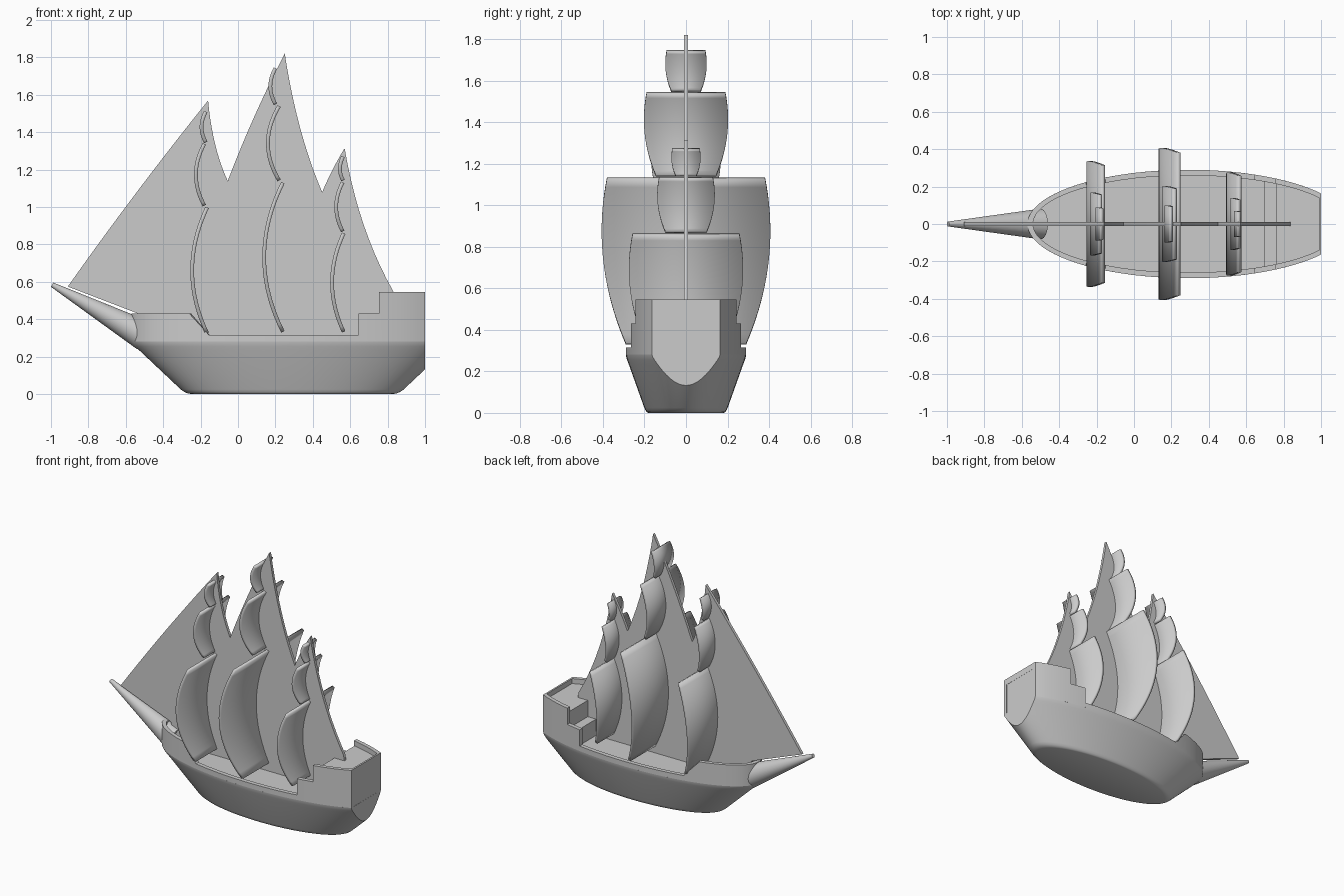
import bpy, bmesh, math
from mathutils import Vector

if "Cube" in bpy.data.objects:
    bpy.data.objects.remove(bpy.data.objects["Cube"])

CX, A, B = 0.29, 0.86, 0.29      # plan ellipse of the hull
WALL = 0.03
DECK = 0.28


def finish(name, bm, smooth=True):
    bmesh.ops.remove_doubles(bm, verts=bm.verts, dist=1e-5)
    bmesh.ops.recalc_face_normals(bm, faces=bm.faces)
    me = bpy.data.meshes.new(name)
    bm.to_mesh(me)
    bm.free()
    ob = bpy.data.objects.new(name, me)
    bpy.context.collection.objects.link(ob)
    if smooth:
        bpy.ops.object.select_all(action='DESELECT')
        ob.select_set(True)
        bpy.context.view_layer.objects.active = ob
        bpy.ops.object.shade_smooth_by_angle(angle=math.radians(30))
    return ob


def half_width(x, inset=0.0):
    t = (x - CX) / (A - inset)
    return (B - inset) * math.sqrt(max(0.0, 1 - t * t))


def prism(name, pts, offset):
    bm = bmesh.new()
    f = bm.faces.new([bm.verts.new(p) for p in pts])
    r = bmesh.ops.extrude_face_region(bm, geom=[f])
    vs = [e for e in r['geom'] if isinstance(e, bmesh.types.BMVert)]
    bmesh.ops.translate(bm, verts=vs, vec=Vector(offset))
    return finish(name, bm)


# hull: scaled ellipse rings, cut flat at the stern
bm = bmesh.new()
N = 96
rings = []
for z, s in [(0, .625), (.004, .65), (.012, .672), (.025, .693), (.235, .952),
             (.255, .978), (.27, .994), (DECK, 1.0)]:
    rings.append([bm.verts.new((CX + A * s * math.cos(2 * math.pi * i / N),
                                B * s * math.sin(2 * math.pi * i / N), z))
                  for i in range(N)])
for lo, hi in zip(rings, rings[1:]):
    for i in range(N):
        j = (i + 1) % N
        bm.faces.new((lo[i], lo[j], hi[j], hi[i]))
bm.faces.new(rings[0])
bm.faces.new(rings[-1])
cut = bmesh.ops.bisect_plane(bm, geom=bm.verts[:] + bm.edges[:] + bm.faces[:],
                             plane_co=(1, 0, 0), plane_no=(1, 0, 0), clear_outer=True)
edges = [e for e in cut['geom_cut'] if isinstance(e, bmesh.types.BMEdge)]
bmesh.ops.holes_fill(bm, edges=edges, sides=0)
finish("hull", bm)

# bulwark: stepped wall following the hull edge, mirrored
stations = []
for i in range(15):
    stations.append((-0.57 + 0.31 * (i / 14) ** 2, 0.43))
stations += [(-0.20, 0.365), (-0.155, 0.315)]
stations += [(-0.155 + 0.08 * i, 0.315) for i in range(1, 11)]
stations += [(0.645, 0.43), (0.70, 0.43), (0.755, 0.43)]
stations += [(0.755 + 0.035 * i, 0.545) for i in range(8)]
bm = bmesh.new()
cols = []
for x, h in stations:
    xi = x + WALL * max(0.0, (-0.1 - x) / 0.47)
    yo, yi = half_width(x), half_width(xi, WALL)
    cols.append([bm.verts.new(p) for p in
                 ((x, yo, DECK), (x, yo, h), (xi, yi, h), (xi, yi, DECK))])
for a, b in zip(cols, cols[1:]):
    for k in range(4):
        m = (k + 1) % 4
        bm.faces.new((a[k], a[m], b[m], b[k]))
bm.faces.new(cols[-1])
bmesh.ops.dissolve_degenerate(bm, dist=1e-5, edges=bm.edges)
bulwark = finish("bulwark", bm)
mir = bulwark.modifiers.new("Mirror", 'MIRROR')
mir.use_axis = (False, True, False)


# raised stern decks and low transom wall
def stern_block(name, x0, x1, z0, z1):
    xs = [x0 + (x1 - x0) * i / 6 for i in range(7)]
    pts = [(x, half_width(x, WALL) + .003, z0) for x in xs]
    pts += [(x, -y, z) for x, y, z in reversed(pts)]
    prism(name, pts, (0, 0, z1 - z0))


stern_block("quarter_deck", 0.695, 0.77, DECK - .01, 0.395)
stern_block("poop_deck", 0.76, 0.999, DECK - .01, 0.51)
stern_block("transom_wall", 0.988, 1.0, 0.5, 0.545)

# bowsprit: tapered spar
p0, p1 = Vector((-0.994, 0, 0.585)), Vector((-0.50, 0, 0.312))
d = p1 - p0
bm = bmesh.new()
bmesh.ops.create_cone(bm, cap_ends=True, segments=40, radius1=0.013, radius2=0.082,
                      depth=d.length)
bmesh.ops.rotate(bm, verts=bm.verts, matrix=d.to_track_quat('Z', 'Y').to_matrix())
bmesh.ops.translate(bm, verts=bm.verts, vec=(p0 + p1) / 2)
finish("bowsprit", bm)

# fore-and-aft sheet: thin curved outline; each edge passes through its mid point
arcs = [((-.91, .575), (-.545, 1.075), (-.16, 1.57)),
        ((-.16, 1.57), (-.122, 1.335), (-.055, 1.14)),
        ((-.055, 1.14), (.09, 1.49), (.25, 1.82)),
        ((.25, 1.82), (.333, 1.42), (.45, 1.08)),
        ((.45, 1.08), (.506, 1.2), (.57, 1.315)),
        ((.57, 1.315), (.672, .905), (.83, .55))]
outline = []
for a, m, b in arcs:
    for i in range(10):
        t = i / 10
        wa, wm, wb = (1 - t) * (1 - 2 * t), 4 * t * (1 - t), t * (2 * t - 1)
        outline.append((wa * a[0] + wm * m[0] + wb * b[0], -.01,
                        wa * a[1] + wm * m[1] + wb * b[1]))
outline += [(.83, -.01, .55), (.84, -.01, .5), (.84, -.01, DECK - .01),
            (-.45, -.01, DECK - .01), (-.52, -.01, .425)]
prism("fore_and_aft_sail", outline, (0, .02, 0))


# square sails: bulging toward the bow, widest above the middle
def square_sail(name, x, z0, z1, bulge, w, rows=20):
    bm = bmesh.new()
    prev = None
    for i in range(rows + 1):
        t = i / rows
        px = x - bulge * 4 * t * (1 - t)
        hw = w * (1.05 - .65 * (t - .68) ** 2)
        z = z0 + (z1 - z0) * t
        row = [bm.verts.new((px, s * hw, z)) for s in (-1, 1)]
        if prev:
            bm.faces.new((prev[0], prev[1], row[1], row[0]))
        prev = row
    ob = finish(name, bm)
    sol = ob.modifiers.new("Solidify", 'SOLIDIFY')
    sol.thickness = 0.02
    sol.offset = 0


masts = {
    "fore": [(-.165, .325, .998, .08, .32), (-.18, 1.008, 1.338, .045, .16),
             (-.172, 1.346, 1.51, .023, .085)],
    "main": [(.24, .333, 1.13, .10, .387), (.22, 1.142, 1.54, .06, .193),
             (.20, 1.55, 1.742, .027, .095)],
    "mizzen": [(.565, .333, .86, .062, .262), (.56, .87, 1.132, .035, .132),
               (.562, 1.142, 1.27, .017, .067)],
}
for mast, sails in masts.items():
    for level, dims in zip(("course", "topsail", "topgallant"), sails):
        square_sail(f"{mast}_{level}", *dims)
